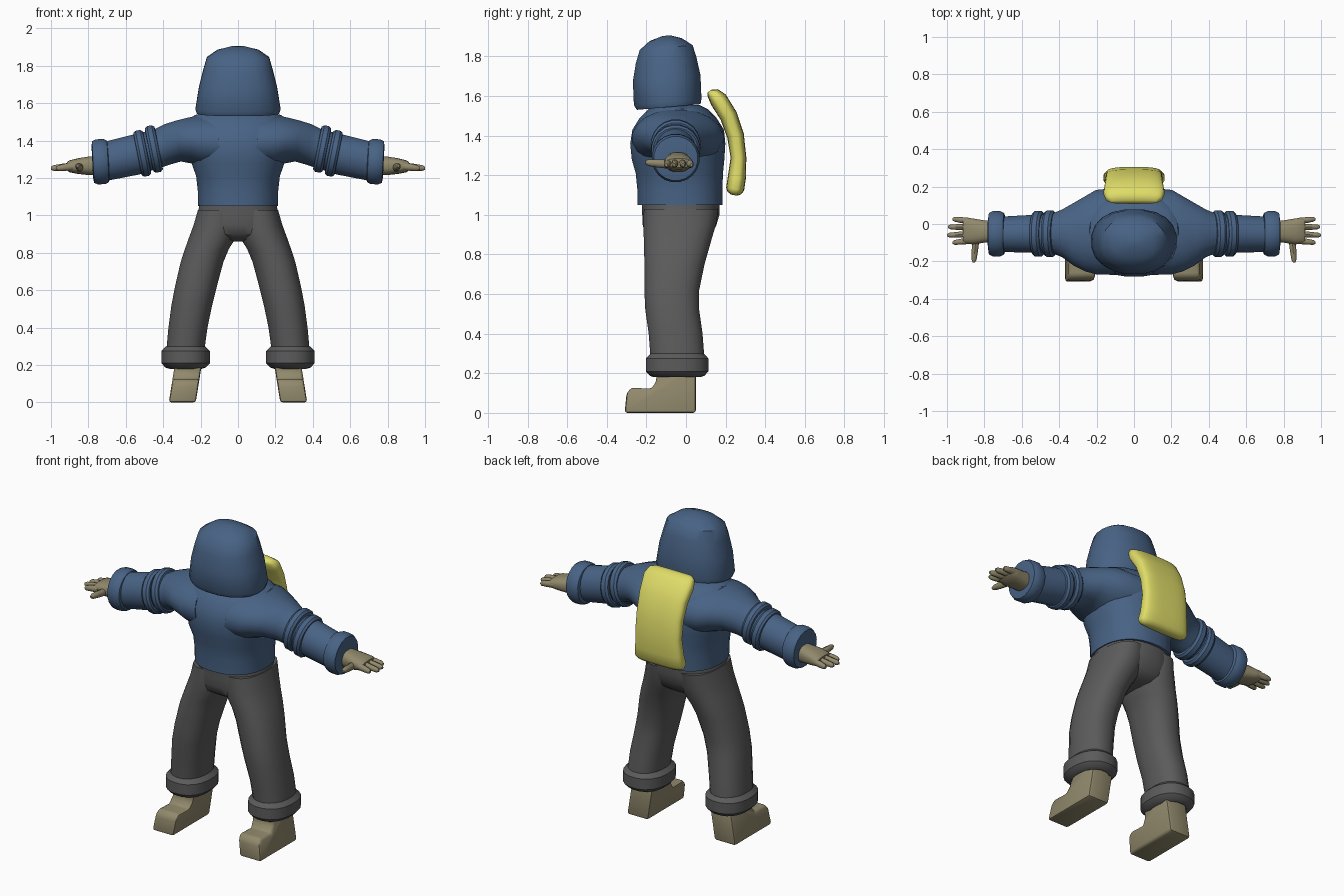
import bpy, bmesh, math
from mathutils import Vector

if "Cube" in bpy.data.objects:
    bpy.data.objects.remove(bpy.data.objects["Cube"])


def material(name, rgb):
    m = bpy.data.materials.new(name)
    m.use_nodes = True
    m.diffuse_color = (*rgb, 1)
    m.node_tree.nodes["Principled BSDF"].inputs["Base Color"].default_value = (*rgb, 1)
    return m


BLUE = material("blue cloth", (0.065, 0.125, 0.235))
GREY = material("grey cloth", (0.105, 0.105, 0.105))
TAN = material("tan", (0.285, 0.25, 0.15))
YELLOW = material("yellow", (0.74, 0.72, 0.14))
X, Y, Z = Vector((1, 0, 0)), Vector((0, 1, 0)), Vector((0, 0, 1))


def finish(name, bm, mat, mirror=False, angle=40):
    bmesh.ops.recalc_face_normals(bm, faces=bm.faces)
    mesh = bpy.data.meshes.new(name)
    bm.to_mesh(mesh)
    bm.free()
    mesh.materials.append(mat)
    ob = bpy.data.objects.new(name, mesh)
    bpy.context.collection.objects.link(ob)
    bpy.ops.object.select_all(action="DESELECT")
    ob.select_set(True)
    bpy.context.view_layer.objects.active = ob
    bpy.ops.object.shade_smooth_by_angle(angle=math.radians(angle))
    if mirror:
        ob.modifiers.new("Mirror", "MIRROR").use_mirror_merge = False
    return ob


def loft(bm, rings, sides=20, power=2.0, caps=(True, True)):
    """Skin superellipse rings given as (centre, u, v, u radius, v radius)."""
    loops = []
    for c, u, v, a, b in rings:
        loop = []
        for i in range(sides):
            t = math.tau * (i + 0.5) / sides
            ct, st = math.cos(t), math.sin(t)
            p = (Vector(c) + u * a * math.copysign(abs(ct) ** (2 / power), ct)
                 + v * b * math.copysign(abs(st) ** (2 / power), st))
            loop.append(bm.verts.new(p))
        loops.append(loop)
    for lo, hi in zip(loops, loops[1:]):
        for i in range(sides):
            j = (i + 1) % sides
            bm.faces.new((lo[i], lo[j], hi[j], hi[i]))
    for on, loop in zip(caps, (loops[0], loops[-1])):
        if on:
            bm.faces.new(loop)


def upright(name, rows, mat, mirror=False, tilt=0.0, angle=40, **kw):
    """Loft up z from rows of (z, x min, x max, y min, y max)."""
    bm = bmesh.new()
    v = Vector((0, 1, tilt))
    loft(bm, [(((x0 + x1) / 2, (y0 + y1) / 2, z), X, v, (x1 - x0) / 2, (y1 - y0) / 2)
              for z, x0, x1, y0, y1 in rows], **kw)
    return finish(name, bm, mat, mirror, angle)


def sideways(name, rows, mat, slope=0.0, angle=40, **kw):
    """Loft out along x from rows of (x, z min, z max, y min, y max)."""
    bm = bmesh.new()
    v = Vector((slope, 0, 1))
    loft(bm, [((x, (y0 + y1) / 2, (z0 + z1) / 2), Y, v, (y1 - y0) / 2, (z1 - z0) / 2)
              for x, z0, z1, y0, y1 in rows], **kw)
    return finish(name, bm, mat, True, angle)


# Hood: closed front, open underneath, with the head inside
def centred(rows):
    return [(z, -w, w, y0, y1) for z, w, y0, y1 in rows]


upright("hood", centred([(1.57, 0.19, -0.22, 0.04), (1.545, 0.222, -0.25, 0.075),
                         (1.57, 0.23, -0.265, 0.08), (1.69, 0.21, -0.27, 0.075),
                         (1.78, 0.187, -0.255, 0.055), (1.845, 0.168, -0.235, 0.035),
                         (1.885, 0.11, -0.185, -0.02), (1.905, 0.03, -0.12, -0.08)]),
        BLUE, tilt=0.09, power=2.3, caps=(False, True))
upright("head", centred([(1.5, 0.1, -0.17, 0.03), (1.56, 0.13, -0.19, 0.04),
                         (1.66, 0.17, -0.23, 0.04), (1.78, 0.14, -0.2, 0.02),
                         (1.84, 0.06, -0.14, -0.04)]), TAN)

# Jumper body
upright("jumper_body", centred([(1.05, 0.215, -0.245, 0.185), (1.13, 0.216, -0.247, 0.185),
                                (1.21, 0.225, -0.255, 0.188), (1.28, 0.25, -0.275, 0.195),
                                (1.36, 0.265, -0.283, 0.2), (1.43, 0.27, -0.272, 0.193),
                                (1.49, 0.262, -0.235, 0.155), (1.535, 0.235, -0.19, 0.11),
                                (1.555, 0.17, -0.16, 0.07)]),
        BLUE, power=2.3, sides=28)

# Sleeves blend out of the chest, with rolled bands and a cuff
sideways("sleeve", [(0.1, 1.23, 1.54, -0.275, 0.195), (0.2, 1.25, 1.535, -0.272, 0.185),
                    (0.26, 1.275, 1.522, -0.255, 0.15), (0.32, 1.287, 1.507, -0.225, 0.115),
                    (0.38, 1.27, 1.488, -0.18, 0.08), (0.44, 1.25, 1.458, -0.155, 0.055),
                    (0.54, 1.218, 1.435, -0.155, 0.05), (0.72, 1.183, 1.39, -0.15, 0.04)],
         BLUE, slope=0.14, angle=30)


def band(name, x, z, half, r, slope):
    rows = [(x + s * half, z - k * r - s * half * slope, z + k * r - s * half * slope,
             -0.052 - k * r, -0.052 + k * r)
            for s, k in ((-1.1, 0.8), (-1, 0.92), (-0.5, 1), (0.5, 1), (1, 0.92), (1.1, 0.7))]
    sideways(name, rows, BLUE, slope=slope, angle=30)


band("inner_sleeve_roll", 0.45, 1.355, 0.025, 0.126, 0.2)
band("outer_sleeve_roll", 0.512, 1.332, 0.025, 0.124, 0.2)
band("sleeve_cuff", 0.735, 1.287, 0.04, 0.122, 0.05)

# Hands: palm, four fingers and a thumb
sideways("palm", [(0.74, 1.215, 1.32, -0.1, 0.015), (0.8, 1.215, 1.315, -0.1, 0.02),
                  (0.86, 1.222, 1.305, -0.11, 0.03), (0.9, 1.23, 1.295, -0.105, 0.035),
                  (0.915, 1.24, 1.285, -0.1, 0.03)], TAN, power=2.5)
bm = bmesh.new()


def digit(start, end, r):
    a, b = Vector(start), Vector(end)
    d = (b - a).normalized()
    u = d.cross(Z).normalized()
    loft(bm, [(a.lerp(b, t), u, Z, r * k, r * k * 1.15)
              for t, k in ((0, 1.1), (0.5, 1), (0.88, 0.8), (1, 0.4))], sides=10)


for y0, y1, tip in ((-0.09, -0.1, 0.97), (-0.055, -0.06, 1.0),
                    (-0.018, -0.015, 0.995), (0.016, 0.027, 0.97)):
    digit((0.885, y0, 1.262), (tip, y1, 1.252), 0.0165)
digit((0.845, -0.08, 1.255), (0.857, -0.205, 1.265), 0.018)
finish("fingers", bm, TAN, True)

# Trousers: hips, legs and turned-up cuffs
upright("trouser_hips", centred([(1.06, 0.207, -0.225, 0.17), (1.0, 0.217, -0.222, 0.17),
                                 (0.95, 0.232, -0.22, 0.155), (0.9, 0.22, -0.205, 0.13),
                                 (0.87, 0.15, -0.16, 0.09), (0.86, 0.05, -0.1, 0.03)]),
        GREY, power=2.3, sides=28)
upright("trouser_leg", [(1.03, 0.0, 0.215, -0.215, 0.165), (0.95, -0.01, 0.238, -0.217, 0.153),
                        (0.88, 0.01, 0.264, -0.215, 0.132), (0.82, 0.048, 0.285, -0.213, 0.115),
                        (0.75, 0.077, 0.308, -0.212, 0.095), (0.62, 0.112, 0.338, -0.212, 0.068),
                        (0.52, 0.137, 0.357, -0.207, 0.068), (0.4, 0.162, 0.373, -0.19, 0.085),
                        (0.27, 0.18, 0.385, -0.18, 0.095)], GREY, True, power=2.3)


def grown(z, g):
    return (z, 0.162 - g, 0.398 + g, -0.192 - g, 0.102 + g)


upright("trouser_cuff", [grown(0.29, -0.04), grown(0.3, -0.012), grown(0.275, 0.013),
                         grown(0.21, 0.013), grown(0.187, -0.008), grown(0.18, -0.03),
                         grown(0.22, -0.045)], GREY, True, angle=30, power=2.3)

# Boots: a side profile given width, rounded and leaning in at the ankle
bm = bmesh.new()
side = [(0.05, 0.0), (0.05, 0.24), (-0.15, 0.24), (-0.15, 0.16), (-0.175, 0.122),
        (-0.275, 0.127), (-0.3, 0.1), (-0.31, 0.0)]
face = bm.faces.new([bm.verts.new((-0.072, y, z)) for y, z in side])
ext = bmesh.ops.extrude_face_region(bm, geom=[face])
bmesh.ops.translate(bm, vec=X * 0.144,
                    verts=[g for g in ext["geom"] if isinstance(g, bmesh.types.BMVert)])
bmesh.ops.recalc_face_normals(bm, faces=bm.faces)
bmesh.ops.bevel(bm, geom=bm.edges[:], offset=0.014, segments=2, affect="EDGES", profile=0.5)
for v in bm.verts:
    v.co.x += 0.298 - 0.16 * v.co.z
finish("boot", bm, TAN, True)

# Backpack: a curved cushion, wider at both ends
path = [(0.125, 1.615, 0.12, 0.012), (0.135, 1.615, 0.15, 0.032), (0.165, 1.58, 0.163, 0.046),
        (0.215, 1.5, 0.155, 0.045), (0.25, 1.4, 0.15, 0.043), (0.265, 1.29, 0.15, 0.04),
        (0.257, 1.19, 0.155, 0.046), (0.248, 1.13, 0.165, 0.046), (0.244, 1.11, 0.155, 0.035),
        (0.242, 1.1, 0.13, 0.015)]
rings = []
for i, (y, z, w, t) in enumerate(path):
    a, b = path[max(i - 1, 0)], path[min(i + 1, len(path) - 1)]
    d = Vector((0, b[0] - a[0], b[1] - a[1])).normalized()
    if i < 3:
        d = Vector((0, 0.62, -0.78))
    c = Vector((0, y, z)) - d * (0.012 if i == 0 else 0)
    rings.append((c, X, X.cross(d), w, t))
bm = bmesh.new()
loft(bm, rings, sides=28, power=3.2)
finish("backpack", bm, YELLOW, angle=60)
